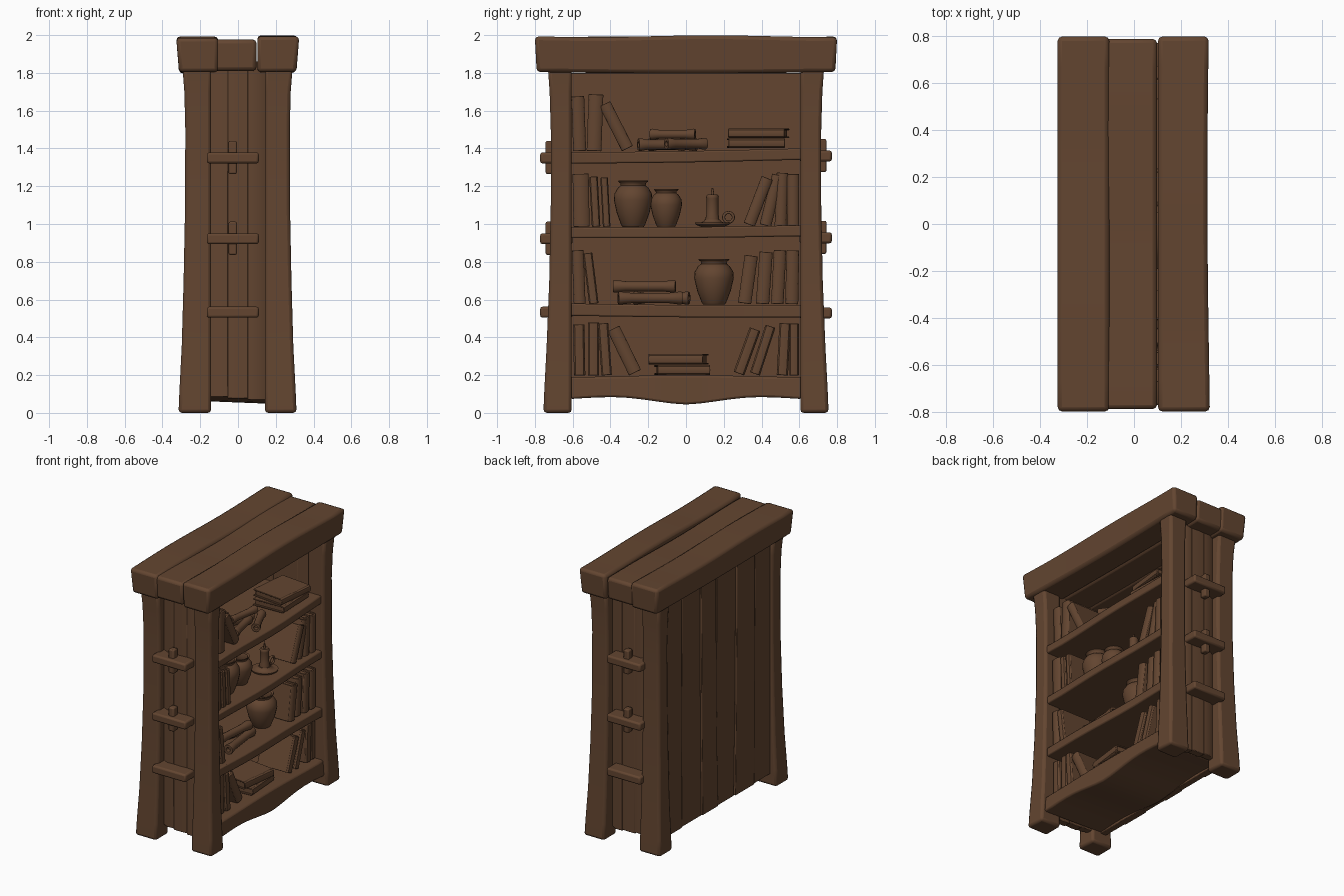
import bpy, bmesh, math, random
from mathutils import Matrix, Vector

random.seed(4)
if "Cube" in bpy.data.objects:
    bpy.data.objects.remove(bpy.data.objects["Cube"])

wood = bpy.data.materials.new("warm_brown")
wood.use_nodes = True
BROWN = (0.125, 0.06, 0.03, 1)
wood.diffuse_color = BROWN
wood.node_tree.nodes["Principled BSDF"].inputs["Base Color"].default_value = BROWN


def finish(name, bm, bevel=0.0, matrix=None, angle=40):
    """Turn a bmesh into a softly bevelled, smooth-shaded object."""
    bmesh.ops.recalc_face_normals(bm, faces=bm.faces)
    mesh = bpy.data.meshes.new(name)
    bm.to_mesh(mesh)
    bm.free()
    ob = bpy.data.objects.new(name, mesh)
    bpy.context.collection.objects.link(ob)
    mesh.materials.append(wood)
    if matrix:
        ob.matrix_world = matrix
    if bevel:
        mod = ob.modifiers.new("soft_edges", "BEVEL")
        mod.width, mod.segments, mod.limit_method = bevel, 2, "ANGLE"
        mod.angle_limit = math.radians(45)
    bpy.ops.object.select_all(action="DESELECT")
    bpy.context.view_layer.objects.active = ob
    ob.select_set(True)
    bpy.ops.object.shade_smooth_by_angle(angle=math.radians(angle))
    return ob


def add_box(bm, lo, hi):
    lo, hi = Vector(lo), Vector(hi)
    m = Matrix.Translation((lo + hi) / 2) @ Matrix.Diagonal((*(hi - lo), 1))
    bmesh.ops.create_cube(bm, size=1, matrix=m)


def box(name, lo, hi, bevel=0.01):
    bm = bmesh.new()
    add_box(bm, lo, hi)
    return finish(name, bm, bevel)


def add_loft(bm, rings):
    loops = [[bm.verts.new(p) for p in ring] for ring in rings]
    for a, b in zip(loops, loops[1:]):
        for i in range(len(a)):
            j = (i + 1) % len(a)
            bm.faces.new((a[i], a[j], b[j], b[i]))
    bm.faces.new(loops[0])
    bm.faces.new(loops[-1])


def loft(name, rings, bevel=0.0):
    bm = bmesh.new()
    add_loft(bm, rings)
    return finish(name, bm, bevel)


def lathe(name, profile, matrix, steps=24):
    """Spin (radius, height) points around the local z axis."""
    bm = bmesh.new()
    ring = [(math.cos(i * math.tau / steps), math.sin(i * math.tau / steps)) for i in range(steps)]
    add_loft(bm, [[(r * c, r * s, z) for c, s in ring] for r, z in profile])
    return finish(name, bm, 0, matrix, 50)


# Corner posts: flared at the foot and slightly at the head
post_shape = [(0, .315, .755), (.12, .31, .75), (.35, .298, .738), (.7, .288, .724),
              (1.1, .28, .716), (1.5, .279, .716), (1.7, .284, .722), (1.84, .295, .732)]
for sx, side in ((1, "open"), (-1, "rear")):
    for sy, end in ((-1, "front"), (1, "back")):
        loft(f"{side}_{end}_post",
             [[(sx * .142, sy * .605, z), (sx * (x - .005 * (sx > 0)), sy * .605, z),
               (sx * (x - .005 * (sx > 0)), sy * y, z), (sx * .142, sy * y, z)]
              for z, x, y in post_shape], .018)

# Roof planks: thick, worn beams running the full length
for name, x0, x1, z0, z1, length, taper0, taper1 in (
        ("roof_rear_plank", -.327, -.105, 1.805, 1.992, .8, .015, 0),
        ("roof_middle_plank", -.135, .098, 1.812, 1.976, .79, 0, 0),
        ("roof_open_plank", .102, .322, 1.805, 1.998, .8, 0, .015)):
    rings = []
    for i in range(13):
        y = -1 + i / 6
        wave = .005 * math.sin(4 * y + x0 * 9)
        dip = .008 * math.cos(y * 1.6 - .3) if x1 > .2 else 0
        low = z0 - .008 * math.cos(y * 1.5)
        end = length * y
        rings.append([(x0 + taper0, end * .988, low), (x1 - taper1 - dip, end * .988, low),
                      (x1 - dip, end, z1 - .004 + wave), (x0, end, z1 - .004 + wave)])
    loft(name, rings, .02)

# Rear planks with ragged widths and narrow seams
edges = [-.64, -.42, -.2, .02, .2, .43, .64]
for i, (a, b) in enumerate(zip(edges, edges[1:])):
    skew = [random.uniform(-.015, .015) for _ in range(2)]
    back = -.262 - .008 * (i % 2)
    loft(f"rear_plank_{i + 1}",
         [[(-.215, a - .006, z), (back, a + .003 + skew[0] * t, z),
           (back, b - .003 + skew[1] * t, z), (-.215, b + .006, z)]
          for z, t in ((.085, -1), (.7, 0), (1.25, .5), (1.8, 1))], .004)

# Bowed end panels between the posts, with a worn notch at the foot
for sy, end in ((-1, "front"), (1, "back")):
    for i in range(3):
        a, b = -.16 + i * .105, -.052 + i * .105
        ya, yb = [.675 - 1.1 * (x + .01) ** 2 for x in (a, b)]
        foot = .085 - .008 * i
        loft(f"{end}_end_panel_{i + 1}",
             [[(a, sy * .62, z), (b, sy * .62, z), (b, sy * yb, z),
               ((a + b) / 2, sy * (max(ya, yb) + .002), z), (a, sy * ya, z)]
              for z in (foot, .6, 1.2, 1.86)], .004)

# Shelves, their through-tenons and the locking wedges
shelves = ((1.33, 1.39, .01, 1.35, True), (.93, .988, .005, .922, True), (.51, .575, -.004, .533, False))
for n, (z0, z1, slope, tenon, wedge) in enumerate(shelves, 1):
    rings = []
    for i in range(9):
        y = -.615 + i * 1.23 / 8
        dz = slope * y / .6 - .004 * math.cos(y * 2.6)
        front = .262 + .006 * math.sin(y * 6 + n)
        rings.append([(-.22, y, z0 + dz), (front, y, z0 + dz), (front, y, z1 + dz), (-.22, y, z1 + dz)])
    loft(f"shelf_{n}", rings, .008)
    for sy, end in ((-1, "front"), (1, "back")):
        z = tenon + (slope if sy > 0 else 0)
        box(f"{end}_tenon_{n}", (-.165, min(sy * .6, sy * .772), z - .029),
            (.11, max(sy * .6, sy * .772), z + .029), .012)
        if wedge:
            box(f"{end}_wedge_{n}", (-.05, sy * .718 - .025, z - .085),
                (-.006, sy * .718 + .025, z + .09), .008)

# Heavy base board with a wavy lower edge
base = []
for i in range(17):
    y = -.615 + i * 1.23 / 16
    low = .066 - .022 * math.cos(y * 7.5) * (1 - abs(y)) + .01 * abs(y)
    top = .195 + .005 * math.cos(y * 5)
    base.append([(-.225, y, low + .02), (.28, y, low), (.272, y, top), (-.225, y, top)])
loft("base_board", base, .012)


def book(name, thick, height, matrix, depth=.25):
    """Two boards, a rounded spine on +x and an inset page block."""
    bm = bmesh.new()
    t, d, c = thick / 2, depth / 2, .009
    for s in (-1, 1):
        add_box(bm, (-d, min(s * t, s * (t - c)), 0), (d - .01, max(s * t, s * (t - c)), height))
    add_box(bm, (-d + .012, -t + c * .8, .01), (d - .008, t - c * .8, height - .01))
    arc = [(d - .012 + .016 * math.cos(a), t * math.sin(a)) for a in (-1.57, -.8, 0, .8, 1.57)]
    add_loft(bm, [[(x, y, z) for x, y in arc] for z in (0, height)])
    finish(name, bm, .003, matrix)


# Standing books: position along shelf, thickness, height, lean in degrees
rows = {
    1.385: ((-.563, .068, .29, -2), (-.487, .078, .3, 2), (-.31, .065, .265, -27)),
    .985: ((-.553, .085, .28, -1), (-.476, .045, .265, -3), (-.42, .04, .26, -3),
           (.335, .062, .265, 21), (.42, .062, .275, 14), (.5, .062, .285, 2), (.567, .062, .28, 0)),
    .575: ((-.563, .062, .285, -2), (-.488, .05, .27, -7), (.31, .07, .255, 8),
           (.405, .07, .275, 4), (.483, .066, .285, 3), (.56, .068, .285, 1)),
    .198: ((-.563, .06, .27, -1), (-.49, .06, .28, 0), (-.42, .055, .275, -4), (-.27, .07, .26, -26),
           (.28, .06, .25, 20), (.365, .055, .265, 18), (.51, .06, .275, 3), (.572, .05, .275, 0)),
}
count = 0
for z, row in rows.items():
    for y, thick, height, lean in row:
        count += 1
        a = math.radians(lean)
        place = Matrix.Translation((random.uniform(.085, .105), y, z + abs(math.sin(a)) * thick / 2))
        book(f"book_{count}", thick, height, place @ Matrix.Rotation(-a, 4, "X"))

# Books lying flat in two short stacks
for y, z, thick, height, yaw in ((.37, 1.428, .05, .3, 2), (.385, 1.48, .05, .3, -6),
                                 (-.02, .227, .052, .28, 4), (-.04, .284, .058, .29, -7)):
    count += 1
    lie = Matrix.Rotation(math.radians(yaw), 4, "Z") @ Matrix.Rotation(math.pi / 2, 4, "X")
    place = Matrix.Translation((.09, y, z)) @ lie @ Matrix.Translation((0, 0, -height / 2))
    book(f"flat_book_{count}", thick, height, place)

# Clay pots, scaled from one profile
pot = [(.55, 0), (.62, .04), (.85, .3), (1, .58), (.97, .72), (.8, .84), (.65, .89), (.66, .94),
       (.78, .98), (.76, 1), (.62, .98), (.55, .9), (.6, .75)]
for i, (y, z, r, h) in enumerate(((-.28, .985, .102, .245), (-.105, .985, .084, .2), (.148, .575, .105, .24)), 1):
    lathe(f"clay_pot_{i}", [(a * r, b * h) for a, b in pot], Matrix.Translation((.09, y, z)))

# Rolled scrolls: rolled ends with a hollow centre
for i, (x, y, z, length, yaw, r) in enumerate((
        (.12, -.13, 1.42, .25, 12, .032), (.04, -.07, 1.42, .26, -14, .033), (.17, 0, 1.425, .23, 25, .03),
        (.09, -.07, 1.475, .24, -8, .028), (.15, -.19, .608, .34, 7, .033), (.05, -.13, .608, .3, -12, .033),
        (.12, -.22, .67, .33, -4, .032)), 1):
    h = length / 2
    profile = [(r * .45, -h + .03), (r * .5, -h), (r, -h), (r * 1.08, -h + .01), (r * .85, -h * .6),
               (r * .85, h * .6), (r * 1.08, h - .01), (r, h), (r * .5, h), (r * .45, h - .03)]
    turn = Matrix.Rotation(math.radians(yaw), 4, "Z") @ Matrix.Rotation(math.pi / 2, 4, "X")
    lathe(f"scroll_{i}", profile, Matrix.Translation((x, y, z)) @ turn, 14)

# Candle in a dish with a ring handle
spot = Matrix.Translation((.12, .14, .985))
lathe("candle_dish", [(.06, 0), (.09, .012), (.092, .022), (.07, .018), (.045, .03), (.04, .04)], spot)
lathe("candle", [(.036, .03), (.036, .05), (.031, .07), (.031, .15), (.034, .16), (.026, .172), (.008, .168)], spot, 16)
lathe("candle_wick", [(.006, .16), (.009, .18), (.004, .205)], spot, 8)
bpy.ops.mesh.primitive_torus_add(major_radius=.026, minor_radius=.008, major_segments=18, minor_segments=8,
                                 location=(.12, .225, 1.035), rotation=(0, math.pi / 2, 0))
handle = bpy.context.object
handle.name = "candle_dish_handle"
handle.data.materials.append(wood)
bpy.ops.object.shade_smooth_by_angle(angle=math.radians(60))
